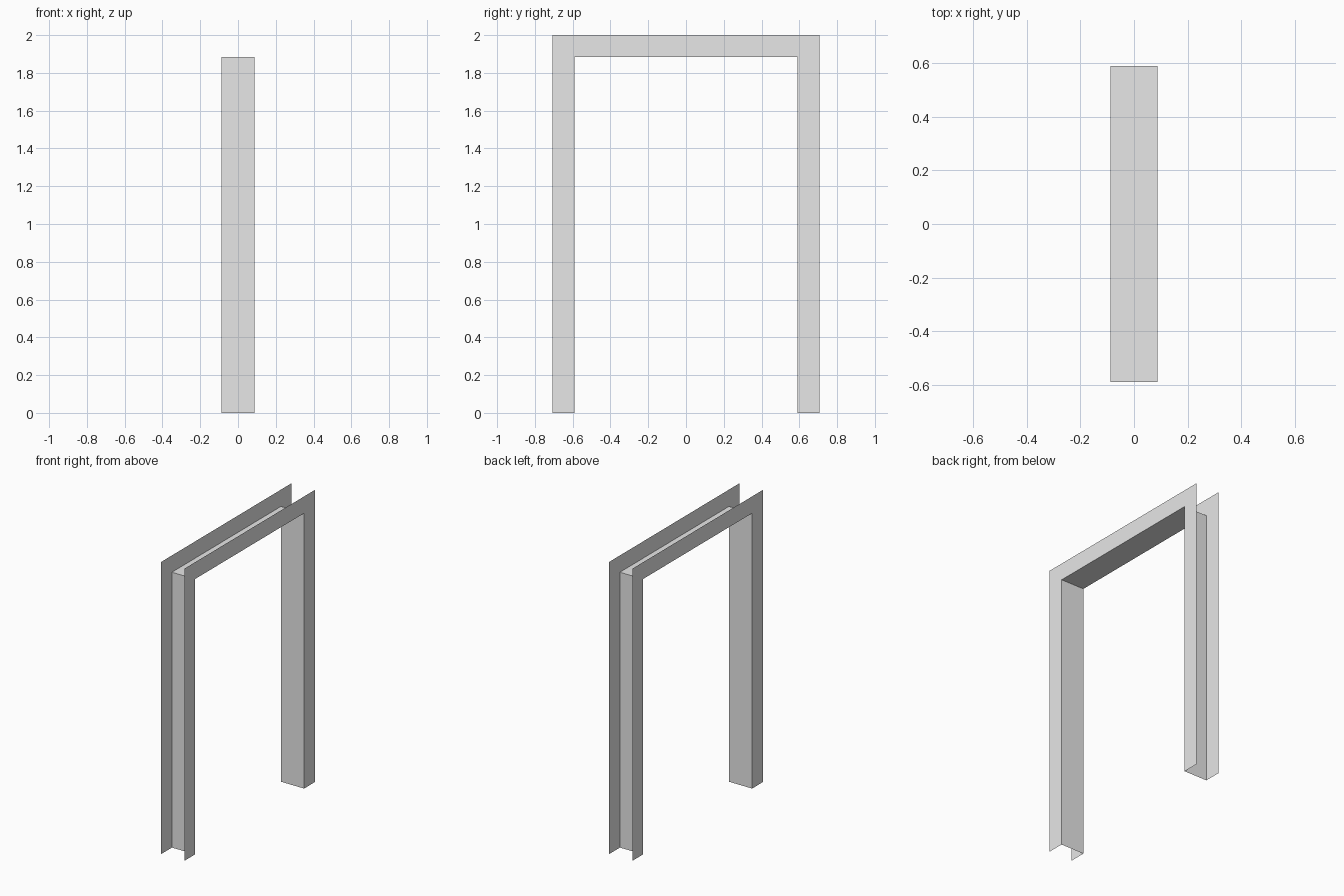
import bpy
import bmesh

HALF_WIDTH = 0.0875   # half of the channel width along x
INNER = (0.59, 1.885)  # half span and height of the web line
OUTER = (0.706, 2.0)  # half span and height of the flange edge

default = bpy.data.objects.get("Cube")
if default:
    bpy.data.objects.remove(default, do_unlink=True)

# Plain grey steel
steel = bpy.data.materials.new("light grey steel")
steel.use_nodes = True
steel.diffuse_color = (0.8, 0.8, 0.8, 1)
steel.node_tree.nodes["Principled BSDF"].inputs["Base Color"].default_value = (0.8, 0.8, 0.8, 1)


def arch(span, height, x):
    """Four points running up one post, across and down the other."""
    return [(x, -span, 0), (x, -span, height), (x, span, height), (x, span, 0)]


def sheet(name, path_a, path_b):
    """Thin sheet strip bridging two arch paths."""
    bm = bmesh.new()
    a = [bm.verts.new(p) for p in path_a]
    b = [bm.verts.new(p) for p in path_b]
    for i in range(len(a) - 1):
        bm.faces.new((a[i], b[i], b[i + 1], a[i + 1]))
    mesh = bpy.data.meshes.new(name)
    bm.to_mesh(mesh)
    bm.free()
    mesh.materials.append(steel)
    obj = bpy.data.objects.new(name, mesh)
    bpy.context.collection.objects.link(obj)
    return obj


# Web: the sheet lining the opening
sheet("frame_web", arch(*INNER, -HALF_WIDTH), arch(*INNER, HALF_WIDTH))

# Flanges: flat borders standing outward on both sides
for name, x in (("left_flange", HALF_WIDTH), ("right_flange", -HALF_WIDTH)):
    paths = [arch(*INNER, x), arch(*OUTER, x)]
    if x > 0:
        paths.reverse()
    sheet(name, *paths)
